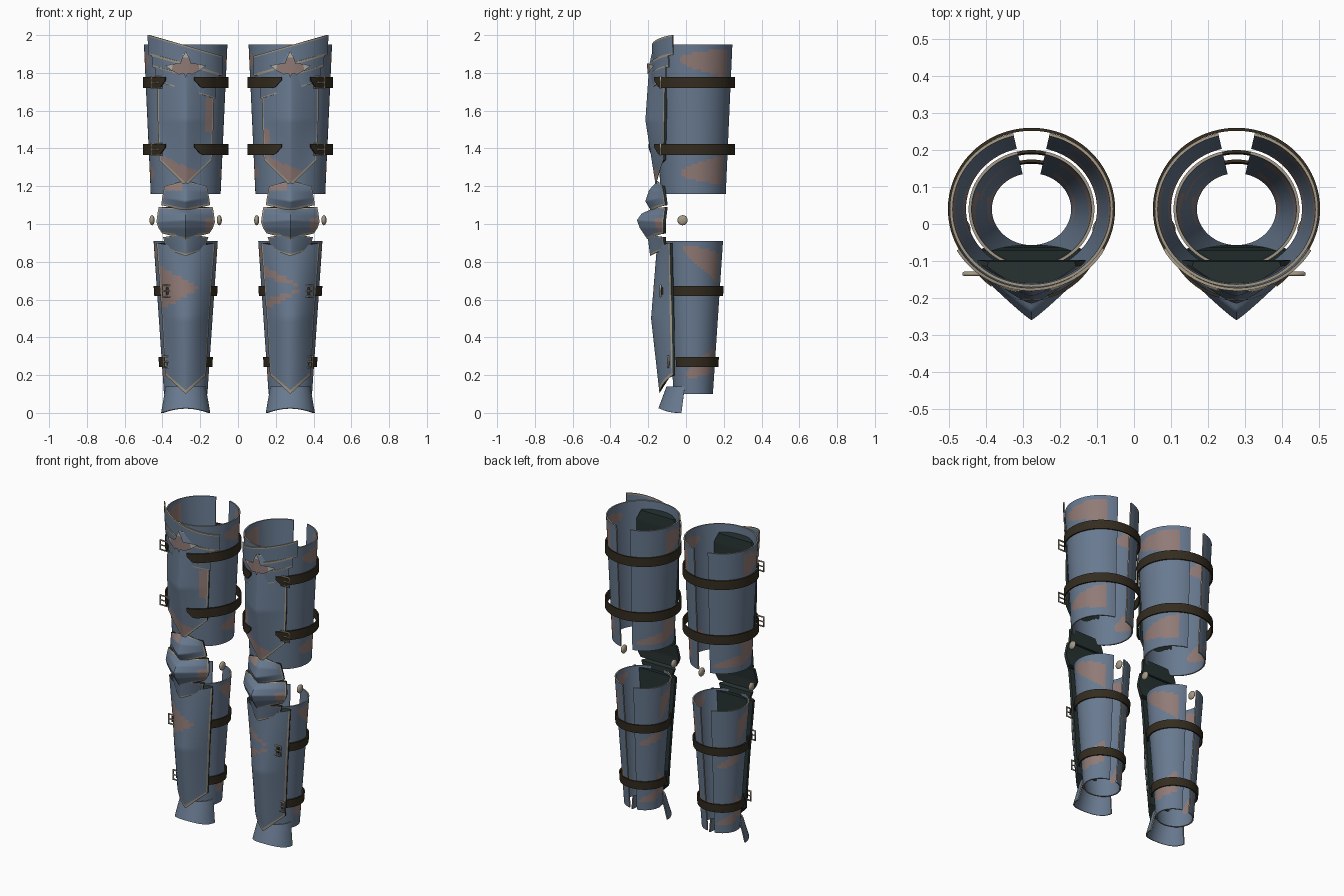
import bpy
from math import sin, cos, radians, degrees, sqrt

if "Cube" in bpy.data.objects:
    bpy.data.objects.remove(bpy.data.objects["Cube"])


def material(name, rgb):
    m = bpy.data.materials.new(name)
    m.use_nodes = True
    m.diffuse_color = (*rgb, 1)
    m.node_tree.nodes["Principled BSDF"].inputs["Base Color"].default_value = (*rgb, 1)
    return m


STEEL = material("blue steel", (.14, .195, .28))
RUST = material("rust patch", (.28, .195, .18))
TRIM = material("tan trim", (.37, .32, .24))
STRAP = material("dark leather", (.034, .025, .014))
LINING = material("dark lining", (.02, .032, .031))
TIP = material("pale grey", (.42, .42, .40))
METAL = [STEEL, RUST, TRIM]
EDGED = [STEEL, TRIM, TRIM]
LEATHER = [STRAP, STRAP, STRAP]
CY = .04
SIDES = {"right": -1, "left": 1}


def finish(name, verts, faces, mats, index, s, thick=0):
    """Make a mesh object on one leg, optionally thickened inwards with a trimmed rim."""
    me = bpy.data.meshes.new(name)
    me.from_pydata(verts, [], faces)
    for m in mats:
        me.materials.append(m)
    for poly, i in zip(me.polygons, index):
        poly.material_index = i
    ob = bpy.data.objects.new(name, me)
    bpy.context.collection.objects.link(ob)
    ob.location.x = .277 * s
    bpy.ops.object.select_all(action='DESELECT')
    bpy.context.view_layer.objects.active = ob
    ob.select_set(True)
    if thick:
        mod = ob.modifiers.new("thickness", 'SOLIDIFY')
        mod.thickness = thick
        mod.offset = -1
        mod.material_offset_rim = 2
        bpy.ops.object.modifier_apply(modifier=mod.name)
    bpy.ops.object.shade_smooth_by_angle(angle=radians(50))


def shell(name, s, a0, a1, lo, hi, surf, mats, rule=None, cols=64, rows=1):
    """Curved sheet round the leg; angle 0 is the front."""
    verts, faces, index = [], [], []
    for j in range(rows + 1):
        for i in range(cols + 1):
            a = radians(a0 + (a1 - a0) * i / cols)
            z = lo(a) + (hi(a) - lo(a)) * j / rows
            verts.append((*surf(a, z), z))
    n = cols + 1
    for j in range(rows):
        for i in range(cols):
            k = j * n + i
            faces.append((k, k + 1, k + 1 + n, k + n))
            a = a0 + (a1 - a0) * (i + .5) / cols
            z = (verts[k][2] + verts[k + n + 1][2]) / 2
            index.append(1 if rule and rule(a, z) else 0)
    finish(name, verts, faces, mats, index, s, .008)


def wire(name, points, s, radius, closed=True):
    cu = bpy.data.curves.new(name, 'CURVE')
    cu.dimensions = '3D'
    cu.bevel_depth = radius
    cu.bevel_resolution = 1
    sp = cu.splines.new('POLY')
    sp.points.add(len(points) - 1)
    for p, co in zip(sp.points, points):
        p.co = (*co, 1)
    sp.use_cyclic_u = closed
    cu.materials.append(TRIM)
    ob = bpy.data.objects.new(name, cu)
    bpy.context.collection.objects.link(ob)
    ob.location.x = .277 * s


def plate(name, s, rows, power, rule=None, cols=40, sub=20):
    """Bulging, edged plate with a flat lined back; rows: front z, edge z, half width, front y, edge y."""
    fine = [rows[0]]
    for r, q in zip(rows, rows[1:]):
        fine += [[u + (v - u) * k / sub for u, v in zip(r, q)] for k in range(1, sub + 1)]
    verts, faces, index = [], [], []
    n = cols + 3
    for zf, ze, w, yf, ye in fine:
        for i in range(cols + 1):
            t = 2 * i / cols - 1
            verts.append((w * t, yf + (ye - yf) * abs(t) ** power, zf + (ze - zf) * abs(t)))
        verts += [(w * .97, ye + .013, ze), (-w * .97, ye + .013, ze)]
    last = (len(fine) - 1) * n
    for j in range(len(fine) - 1):
        for i in range(n):
            k, m = j * n + i, j * n + (i + 1) % n
            faces.append((k, m, m + n, k + n))
            x, _, z = verts[k]
            border = (i in (0, cols - 1) or z - verts[i][2] < .008
                      or verts[last + i][2] - z < .008)
            index.append(2 if i >= cols else 3 if border else 1 if rule and rule(x, z) else 0)
    faces += [tuple(reversed(range(n))), tuple(range(last, last + n))]
    index += [2, 2]
    finish(name, verts, faces, [STEEL, RUST, LINING, TRIM], index, s)


def oval(z0, z1, rx, ry, grow, d=0, bulge=0):
    """Tapered oval tube surface, pushed out by d and further at the front by bulge."""
    def surf(a, z):
        f = (z - z0) / (z1 - z0)
        e = d + bulge * max(0, cos(2 * a)) * (cos(a) > 0)
        return (rx + grow * f + e) * sin(a), CY - (ry + grow * f + e) * cos(a)
    return surf


def thigh(d=0, bulge=0):
    return oval(1.16, 1.95, .185, .175, .036, d, bulge)


def shin(d=0):
    return oval(.1, .91, .115, .105, .055, d)


def side_patches(sides, backs):
    """Forward-pointing wedges (height, climb, half height) and slanted streaks behind on -x."""
    def rule(a, z):
        start, length = (68, 82) if a > 0 else (62, 46)
        t = (abs(a) - start) / length
        if 0 < t < 1 and any(abs(z - c - climb * t) < h * sqrt(t) for c, climb, h in sides):
            return True
        u = (-a - 100) / 60
        return 0 < u < 1 and any(abs(z - c - climb * u) < h * sqrt(1 - u)
                                 for c, climb, h in backs)
    return rule


def buckle(name, s, x, y, z):
    w, h = .028, .03
    wire(name, [(s * x - w, y, z - h), (s * x + w, y, z - h),
                (s * x + w, y, z + h), (s * x - w, y, z + h)], s, .006)
    wire(name + "_prong", [(s * x - w, y, z), (s * x + w, y, z)], s, .004, False)


for side, s in SIDES.items():
    # Rear-opening tubes
    shell(side + "_thigh_tube", s, -167, 167, lambda a: 1.16, lambda a: 1.95, thigh(), METAL,
          side_patches([(1.87, -.02, .08), (1.27, .02, .08)], [(1.24, -.03, .04)]),
          cols=96, rows=60)
    shell(side + "_shin_tube", s, -167, 167, lambda a: .1, lambda a: .91, shin(), METAL,
          side_patches([(.87, -.11, .08), (.2, .08, .07)], [(.6, -.07, .035), (.2, -.04, .035)]),
          cols=96, rows=60)

    # Front plates
    def thigh_rust(x, z):
        edge = x > .1 and 1.48 < z < 1.66 if s < 0 else x < -.115 and 1.36 < z < 1.5
        return edge or abs(z - 1.255 + .5 * x) < .04 and -.13 < x < .06

    def shin_rust(x, z):
        h = .55 * (.075 - x)
        return abs(z - .65) < h and (s < 0 or abs(z - .65) > .5 * h)

    plate(side + "_thigh_plate", s,
          [(1.2, 1.34, .14, -.16, -.12), (1.55, 1.55, .148, -.215, -.115),
           (1.84, 1.84, .15, -.195, -.11), (1.9, 1.9, .12, -.182, -.115)], 1.3, thigh_rust)
    plate(side + "_shin_plate", s,
          [(.1, .2, .108, -.14, -.07), (.5, .5, .125, -.185, -.075),
           (.87, .9, .155, -.155, -.085)], 2, shin_rust)

    # Knee
    plate(side + "_knee_upper_lame", s,
          [(1.07, 1.1, .13, -.185, -.11), (1.12, 1.14, .124, -.215, -.115),
           (1.18, 1.17, .118, -.195, -.12), (1.23, 1.2, .112, -.15, -.125)], 1.3,
          lambda x, z: x < -.02 and z > 1.175, sub=8)
    plate(side + "_knee_cop", s,
          [(.92, .95, .125, -.205, -.12), (.98, .98, .145, -.245, -.12),
           (1.02, 1.01, .155, -.26, -.12), (1.055, 1.05, .15, -.235, -.115),
           (1.08, 1.09, .143, -.18, -.11)], 1.1, lambda x, z: x > .1 and .96 < z < 1.03, sub=6)
    plate(side + "_knee_lower_lame", s,
          [(.83, .865, .098, -.19, -.115), (.95, .93, .12, -.205, -.12)], 1.4)
    for x in (-.178, .178):
        bpy.ops.mesh.primitive_uv_sphere_add(segments=16, ring_count=10, radius=.027,
                                             location=(.277 * s + x, -.018, 1.02))
        pin = bpy.context.object
        pin.name = side + "_knee_pin"
        pin.scale.x = .5
        pin.data.materials.append(TRIM)
        bpy.ops.object.shade_smooth()

    # Ankle flare
    shell(side + "_ankle_flare", s, -90, 90, lambda a: .025 * cos(a) ** 2, lambda a: .14,
          lambda a, z: ((.13 - .17 * z) * sin(a), -.025 + .13 * z - (.13 - .24 * z) * cos(a)),
          METAL, cols=24, rows=6)

    # Slanted, edged bands at the top of the thigh, rising outwards
    for low, high, reach, bulge in ((1.84, 1.945, 60, 0), (1.78, 1.85, 52, .008),
                                    (1.71, 1.79, 46, .014)):
        def slant(level):
            return lambda a: level + .065 * s * sin(a)

        def hem(a, z):
            rise = z - slant(low)(radians(a))
            return rise < .009 or rise > high - low - .009
        shell(side + "_thigh_band", s, -reach, reach, slant(low), slant(high),
              thigh(.01, bulge), EDGED, hem, cols=32, rows=12)

    # Three-armed ornament with pale tips
    verts, faces = [], []
    for turn, size in ((0, .1), (78, .11), (-78, .11)):
        t = radians(turn)
        k = len(verts)
        for along, across in ((-.04, 0), (.03, -.03), (size * .66, -.018), (size, 0),
                              (size * .66, .018), (.03, .03)):
            x = along * sin(t) + across * cos(t)
            z = 1.815 + along * cos(t) - across * sin(t)
            verts.append((x, -.208 + 3.3 * x * x, z))
        faces += [(k, k + 1, k + 2, k + 4, k + 5), (k + 2, k + 3, k + 4)]
    finish(side + "_ornament", verts, faces, [RUST, TIP, RUST], [0, 1] * 3, s)

    # Thigh straps, open at the front with tapered ends
    a0, a1 = sorted((s * 27, s * 349))
    for z in (1.75, 1.395):
        def taper(a):
            d = degrees(a)
            return .04 * max(0, 1 - min(d - a0, a1 - d) / 9)
        shell(side + "_thigh_strap", s, a0, a1, lambda a: z - .029 + taper(a),
              lambda a: z + .029, oval(0, 2, .226, .22, 0, 0, .025), LEATHER, cols=80)
        buckle(side + "_thigh_buckle", s, .155, -.135, z)

    # Shin straps, tucked under the plate
    for z, x, y in ((.645, .095, -.135), (.27, .09, -.095)):
        shell(side + "_shin_strap", s, 45, 315, lambda a: z - .026, lambda a: z + .026,
              shin(.016), LEATHER)
        buckle(side + "_shin_buckle", s, x, y, z)
        bpy.ops.mesh.primitive_cube_add(size=1, location=(s * (.277 + x), y + .008, z))
        tab = bpy.context.object
        tab.name = side + "_shin_strap_tab"
        tab.scale = (.02, .009, .036)
        tab.data.materials.append(STRAP)
